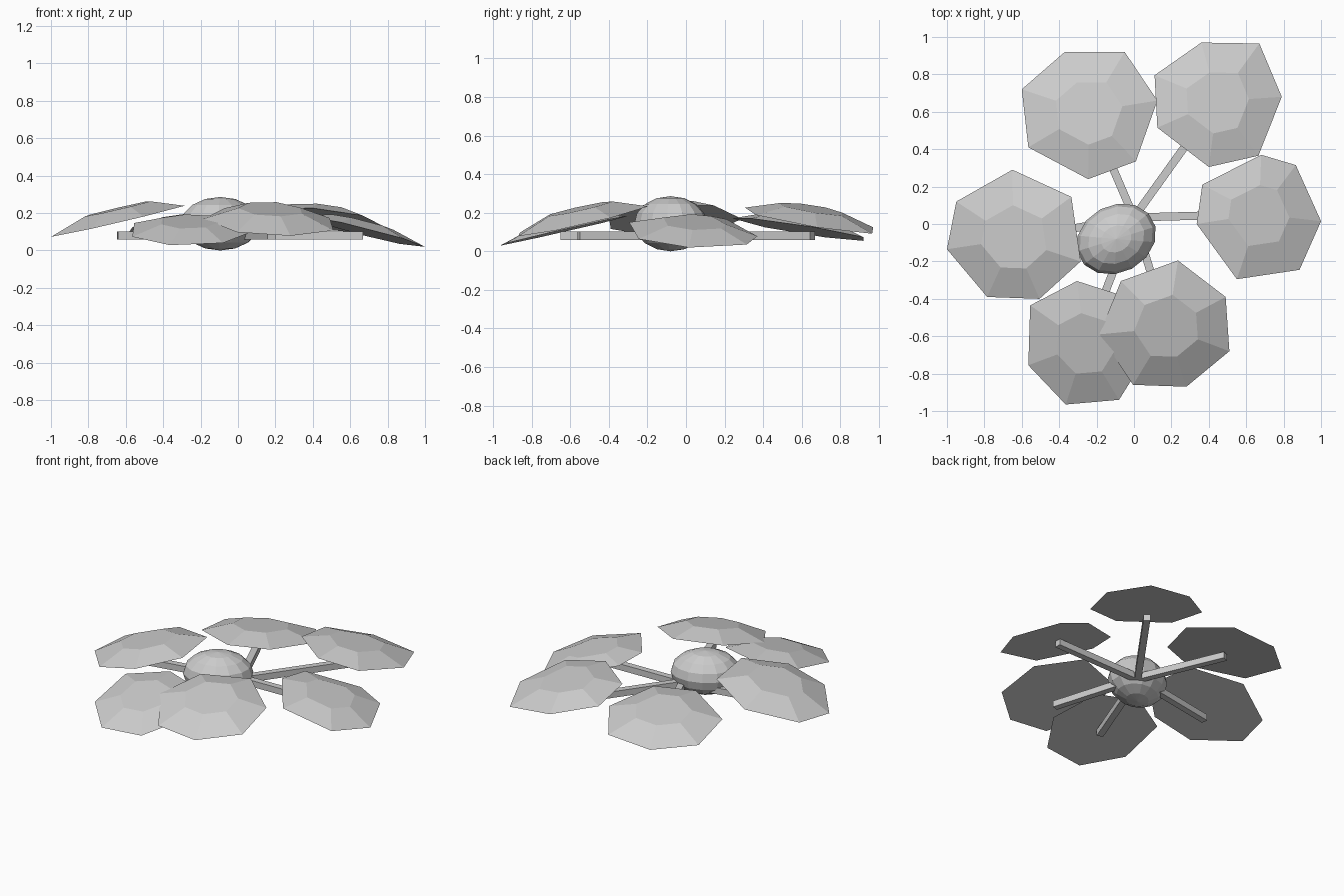
import bpy, bmesh, math
from mathutils import Vector, Matrix

if "Cube" in bpy.data.objects:
    bpy.data.objects.remove(bpy.data.objects["Cube"])

grey = bpy.data.materials.new("light_grey")
grey.diffuse_color = (0.6, 0.6, 0.6, 1)
grey.use_nodes = True
grey.node_tree.nodes["Principled BSDF"].inputs["Base Color"].default_value = grey.diffuse_color
HUB = Vector((0.0, 0.035, 0.08))     # where the stems meet


def finish(bm, name):
    bmesh.ops.recalc_face_normals(bm, faces=bm.faces)
    me = bpy.data.meshes.new(name)
    bm.to_mesh(me)
    bm.free()
    me.materials.append(grey)
    ob = bpy.data.objects.new(name, me)
    bpy.context.collection.objects.link(ob)


def leaf(name, outline, zc, tilt, thick, inset=0.49):
    """Seven-sided flat-topped pad; tilt is the rise along x and y."""
    c = sum((Vector(p) for p in outline), Vector((0, 0))) / len(outline)
    mid = Vector((c.x, c.y, zc))
    bm = bmesh.new()
    low, high = [], []
    for p in outline:
        r = Vector(p) - c
        rim = Vector((r.x, r.y, r.dot(Vector(tilt))))
        low.append(bm.verts.new(mid + rim))
        high.append(bm.verts.new(mid + rim * inset + Vector((0, 0, thick))))
    n = len(low)
    bm.faces.new(low[::-1])
    bm.faces.new(high)
    for i in range(n):
        j = (i + 1) % n
        bm.faces.new((low[i], low[j], high[j], high[i]))
    finish(bm, name)
    return c


def stem(name, end):
    """Square bar from the hub to the middle of a leaf."""
    v = end - HUB.xy
    bm = bmesh.new()
    bmesh.ops.create_cube(bm, size=1)
    mat = (Matrix.Translation((*(HUB.xy + v / 2), HUB.z))
           @ Matrix.Rotation(math.atan2(v.y, v.x), 4, 'Z')
           @ Matrix.Diagonal((v.length, 0.043, 0.043, 1)))
    bmesh.ops.transform(bm, matrix=mat, verts=bm.verts)
    finish(bm, name)


# leaves: plan outline, height of the middle, tilt, thickness
leaves = {
    "back_left": ([(-.60, .72), (-.37, .92), (-.05, .92), (.125, .66),
                   (.01, .335), (-.245, .24), (-.565, .41)], .113, (.06, -.16), .06),
    "back_right": ([(.11, .795), (.36, .97), (.67, .965), (.79, .68),
                    (.665, .365), (.40, .305), (.125, .515)], .165, (-.11, -.16), .055),
    "right": ([(.68, .37), (.865, .315), (1, .015), (.885, -.245),
               (.55, -.295), (.335, 0), (.365, .21)], .1, (-.25, -.06), .05),
    "front_right": ([(.235, -.195), (.49, -.39), (.51, -.68), (.28, -.87),
                     (-.005, -.86), (-.185, -.59), (-.07, -.305)], .155, (-.06, .225), .065),
    "front_left": ([(-.305, -.305), (-.555, -.435), (-.565, -.755), (-.365, -.965),
                    (-.08, -.94), (.07, -.7), (-.025, -.395)], .105, (.02, .23), .05),
    "left": ([(-.65, .29), (-.335, .145), (-.285, -.2), (-.505, -.4),
              (-.785, -.39), (-1, -.135), (-.95, .12)], .158, (.235, .03), .065),
}
for side, (outline, zc, tilt, thick) in leaves.items():
    middle = leaf(side + "_leaf", outline, zc, tilt, thick)
    stem(side + "_stem", middle)

# central bulb: squashed, turned sphere
bm = bmesh.new()
bmesh.ops.create_uvsphere(bm, u_segments=14, v_segments=8, radius=1)
bmesh.ops.transform(bm, verts=bm.verts,
                    matrix=Matrix.Translation((-0.095, -0.08, 0.143))
                    @ Matrix.Rotation(math.radians(28), 4, 'Z')
                    @ Matrix.Diagonal((0.222, 0.18, 0.143, 1)))
finish(bm, "bulb")
